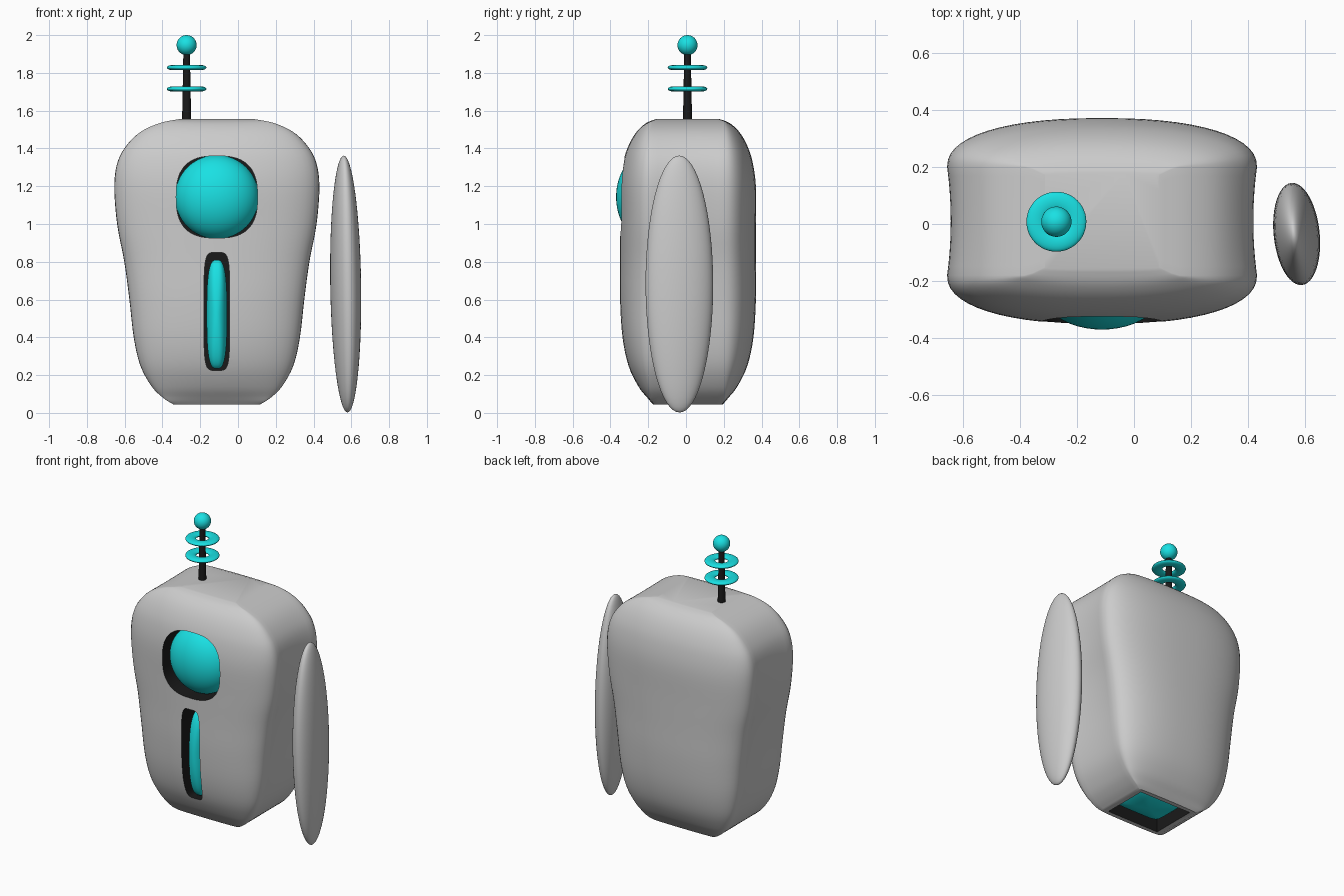
import bpy, bmesh, math
from mathutils import Vector

if "Cube" in bpy.data.objects:
    bpy.data.objects.remove(bpy.data.objects["Cube"])

CX, CY = -0.112, 0.01   # body centre


def material(name, rgb):
    m = bpy.data.materials.new(name)
    m.diffuse_color = (*rgb, 1)
    m.use_nodes = True
    m.node_tree.nodes["Principled BSDF"].inputs["Base Color"].default_value = m.diffuse_color
    return m


TEAL = material("teal", (0.01, 0.75, 0.77))
BLACK = material("black", (0.01, 0.01, 0.01))


def smooth(ob):
    bpy.ops.object.select_all(action='DESELECT')
    ob.select_set(True)
    bpy.context.view_layer.objects.active = ob
    bpy.ops.object.shade_smooth_by_angle(angle=math.radians(35))


def finish(name, bm, mats=()):
    bmesh.ops.recalc_face_normals(bm, faces=bm.faces)
    me = bpy.data.meshes.new(name)
    bm.to_mesh(me)
    bm.free()
    for m in mats:
        me.materials.append(m)
    ob = bpy.data.objects.new(name, me)
    bpy.context.collection.objects.link(ob)
    smooth(ob)
    return ob


def blob(name, loc, size, mat=None, n=2, plane=(0, 2)):
    """Ellipsoid, squared off in one plane by superellipse exponent n."""
    bm = bmesh.new()
    bmesh.ops.create_uvsphere(bm, u_segments=48, v_segments=32, radius=1)
    a, b = plane
    for v in bm.verts:
        p, q = abs(v.co[a]), abs(v.co[b])
        if p + q > 1e-5:
            k = math.hypot(p, q) / (p ** n + q ** n) ** (1 / n)
            v.co[a] *= k
            v.co[b] *= k
        v.co = Vector([c * s for c, s in zip(v.co, size)])
    ob = finish(name, bm, [mat] if mat else [])
    ob.location = loc
    return ob


def pocket_cutter(name, x, z, rx, rz, n, back):
    """Superellipse prism cutting into the front; its walls come out black."""
    bm = bmesh.new()
    ring = []
    for i in range(64):
        t = 2 * math.pi * i / 64
        c, s = math.cos(t), math.sin(t)
        ring.append(bm.verts.new((x + rx * math.copysign(abs(c) ** (2 / n), c), -0.6,
                                  z + rz * math.copysign(abs(s) ** (2 / n), s))))
    face = bm.faces.new(ring)
    ext = bmesh.ops.extrude_face_region(bm, geom=[face], use_keep_orig=True)
    for v in ext['geom']:
        if isinstance(v, bmesh.types.BMVert):
            v.co.y = back
    return finish(name, bm, [None, BLACK])


def catmull(rows, steps):
    out = []
    for i in range(len(rows) - 1):
        p = [Vector(rows[max(0, min(len(rows) - 1, j))]) for j in range(i - 1, i + 3)]
        for k in range(steps):
            t = k / steps
            out.append(0.5 * (2 * p[1] + (p[2] - p[0]) * t
                              + (2 * p[0] - 5 * p[1] + 4 * p[2] - p[3]) * t * t
                              + (3 * p[1] - p[0] - 3 * p[2] + p[3]) * t ** 3))
    return out + [Vector(rows[-1])]


def section(z, hx, hy):
    """Body cross-section: slightly hollow sides, bowed front and back."""
    v0 = min(0.95, 0.19 / hy)
    dent = 0.035 * max(0, math.sin(math.pi * (z - 0.045) / 1.51))
    q = [(1 - dent * (1 - (i / 6) ** 2), v0 * i / 6) for i in range(6)]
    for i in range(15):
        t = math.pi / 2 * i / 14
        u = max(0, math.cos(t)) ** (2 / 2.3) if i < 14 else 0
        q.append((u, v0 + (1 - v0) * math.sin(t) ** (2 / 2.3)))
    r = q[::-1]
    pts = (q + [(-u, v) for u, v in r[1:]] + [(-u, -v) for u, v in q[1:]]
           + [(u, -v) for u, v in r[1:-1]])
    return [(CX + u * hx, CY + v * hy, z) for u, v in pts]


# body: height, half width, half depth
PROFILE = [(.045, .23, .185), (.08, .285, .215), (.14, .345, .262), (.25, .405, .315),
           (.4, .44, .347), (.6, .463, .36), (.8, .49, .36), (1.0, .528, .36),
           (1.2, .543, .36), (1.33, .525, .342), (1.42, .475, .312), (1.49, .40, .27),
           (1.535, .30, .22), (1.555, .20, .17)]
bm = bmesh.new()
rings = [[bm.verts.new(p) for p in section(*r)] for r in catmull(PROFILE, 4)]
for a, b in zip(rings, rings[1:]):
    for i in range(len(a)):
        j = (i + 1) % len(a)
        bm.faces.new((a[i], a[j], b[j], b[i]))
bm.faces.new(rings[0])
bm.faces.new(rings[-1])
body = finish("body", bm, [None, BLACK])

# pockets for the eye, the front slot and the thruster
bm = bmesh.new()
bmesh.ops.create_cube(bm, size=1)
for v in bm.verts:
    v.co = (CX + v.co.x * 0.39, CY + v.co.y * 0.31, 0.03 + v.co.z * 0.24)
cutters = [pocket_cutter("eye_cutter", CX, 1.143, 0.215, 0.217, 2.7, -0.15),
           pocket_cutter("slot_cutter", CX, 0.537, 0.068, 0.312, 5, -0.18),
           finish("thruster_cutter", bm, [None, BLACK])]
for c in cutters:
    for f in c.data.polygons:
        f.material_index = 1
    c.hide_render = True
    mod = body.modifiers.new(c.name, 'BOOLEAN')
    mod.operation = 'DIFFERENCE'
    mod.solver = 'EXACT'
    mod.object = c
bpy.context.view_layer.update()
dg = bpy.context.evaluated_depsgraph_get()
cut = bpy.data.meshes.new_from_object(body.evaluated_get(dg))
body.modifiers.clear()
body.data = cut
for c in cutters:
    bpy.data.objects.remove(c)
smooth(body)

# glowing parts set in the pockets
blob("eye", (CX, -0.22, 1.143), (0.222, 0.15, 0.222), TEAL)
blob("front_light", (CX, -0.25, 0.522), (0.054, 0.083, 0.288), TEAL, n=3)
blob("thruster", (CX, CY, 0.125), (0.183, 0.143, 0.055), TEAL, n=8, plane=(0, 1))

# single floating arm
arm = blob("arm", (0.57, -0.035, 0.682), (0.08, 0.18, 0.68))
arm.rotation_euler = (0, math.radians(-0.85), math.radians(6))

# antenna
AX, AY = -0.272, 0.008
bm = bmesh.new()
bmesh.ops.create_cone(bm, cap_ends=True, segments=24, radius1=0.025, radius2=0.017, depth=0.42)
finish("antenna_rod", bm, [BLACK]).location = (AX, AY, 1.71)
blob("antenna_ball", (AX, AY, 1.947), (0.053, 0.053, 0.053), TEAL)
for i, z in enumerate((1.715, 1.828)):
    bpy.ops.mesh.primitive_torus_add(location=(AX, AY, z), major_segments=48, minor_segments=16,
                                     major_radius=0.072, minor_radius=0.033)
    ring = bpy.context.object
    ring.name = f"antenna_ring_{i + 1}"
    ring.scale.z = 0.42
    ring.data.materials.append(TEAL)
    smooth(ring)
